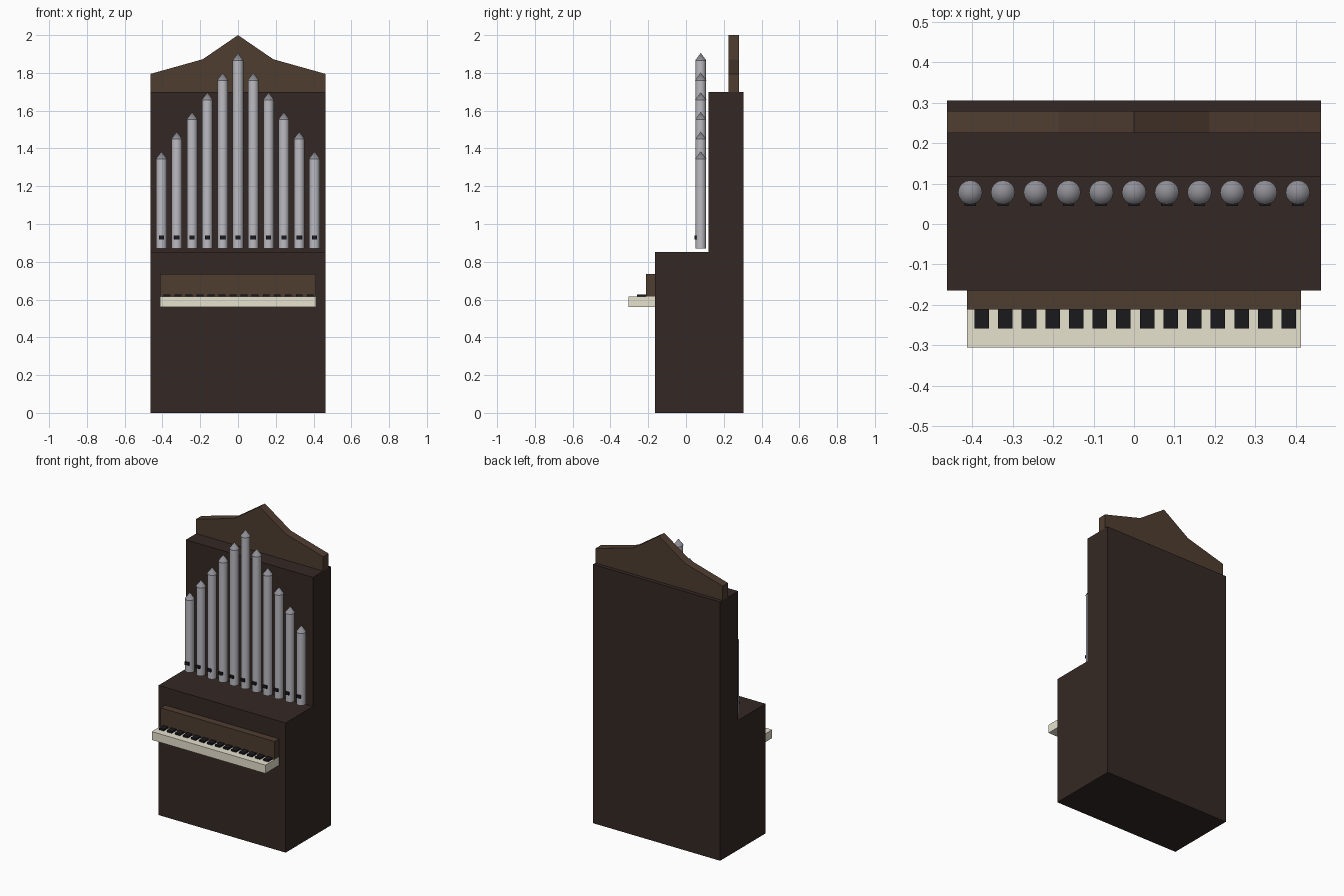
import bpy, bmesh
from math import radians

if "Cube" in bpy.data.objects:
    bpy.data.objects.remove(bpy.data.objects["Cube"])


def material(name, r, g, b):
    m = bpy.data.materials.new(name)
    m.diffuse_color = (r, g, b, 1)
    m.use_nodes = True
    m.node_tree.nodes["Principled BSDF"].inputs["Base Color"].default_value = m.diffuse_color
    return m


DARK = material("dark_wood", 0.034, 0.022, 0.018)
BROWN = material("brown_wood", 0.078, 0.047, 0.030)
METAL = material("pipe_metal", 0.50, 0.50, 0.54)
TIP = material("tip_metal", 0.27, 0.27, 0.30)
IVORY = material("ivory", 0.80, 0.76, 0.62)
BLACK = material("black", 0.010, 0.009, 0.012)


def finish(bm, name, mat, smooth=False):
    bmesh.ops.recalc_face_normals(bm, faces=bm.faces)
    me = bpy.data.meshes.new(name)
    bm.to_mesh(me)
    bm.free()
    ob = bpy.data.objects.new(name, me)
    bpy.context.collection.objects.link(ob)
    me.materials.append(mat)
    if smooth:
        bpy.ops.object.select_all(action='DESELECT')
        bpy.context.view_layer.objects.active = ob
        ob.select_set(True)
        bpy.ops.object.shade_smooth_by_angle(angle=radians(35))
    return ob


def extrude(name, points, vec, mat):
    bm = bmesh.new()
    face = bm.faces.new([bm.verts.new(p) for p in points])
    new = bmesh.ops.extrude_face_region(bm, geom=[face])["geom"]
    bmesh.ops.translate(bm, vec=vec, verts=[v for v in new if isinstance(v, bmesh.types.BMVert)])
    return finish(bm, name, mat)


def box(name, x, y, z, mat):
    pts = [(x[0], y[0], z[0]), (x[1], y[0], z[0]), (x[1], y[1], z[0]), (x[0], y[1], z[0])]
    return extrude(name, pts, (0, 0, z[1] - z[0]), mat)


def cone(name, x, y, z, r1, r2, mat, sides=16):
    bm = bmesh.new()
    bmesh.ops.create_cone(bm, cap_ends=True, segments=sides, radius1=r1, radius2=r2, depth=z[1] - z[0])
    bmesh.ops.translate(bm, vec=(x, y, sum(z) / 2), verts=bm.verts)
    return finish(bm, name, mat, smooth=True)


# Stepped case
W = 0.462
side = [(-0.165, 0), (0.305, 0), (0.305, 1.70), (0.118, 1.70), (0.118, 0.852), (-0.165, 0.852)]
extrude("case", [(-W, y, z) for y, z in side], (2 * W, 0, 0), DARK)

# Peaked crest board on top
half = [(W, 1.70), (W, 1.795), (0.187, 1.872)]
crest = half + [(0, 2.0)] + [(-x, z) for x, z in reversed(half)]
extrude("crest", [(x, 0.225, z) for x, z in crest], (0, 0.055, 0), BROWN)

# Keyboard and the board behind it
K = 0.413
box("white_keys", (-K, K), (-0.305, -0.165), (0.56, 0.615), IVORY)
box("key_backboard", (-K, K), (-0.212, -0.165), (0.615, 0.735), BROWN)
for i in range(14):
    x = -0.3765 + i * 0.0584
    box("black_key", (x - 0.018, x + 0.018), (-0.259, -0.17), (0.613, 0.626), BLACK)

# Pipes, tallest in the middle, each with a pointed cap and a mouth
Y = 0.078
for i in range(-5, 6):
    x = i * 0.081
    top = 1.865 - abs(i) * 0.104
    cone("pipe", x, Y, (0.87, top), 0.028, 0.028, METAL)
    cone("pipe_cap", x, Y, (top, top + 0.04), 0.030, 0.0, TIP)
    box("pipe_mouth", (x - 0.014, x + 0.014), (0.044, 0.056), (0.919, 0.939), BLACK)
